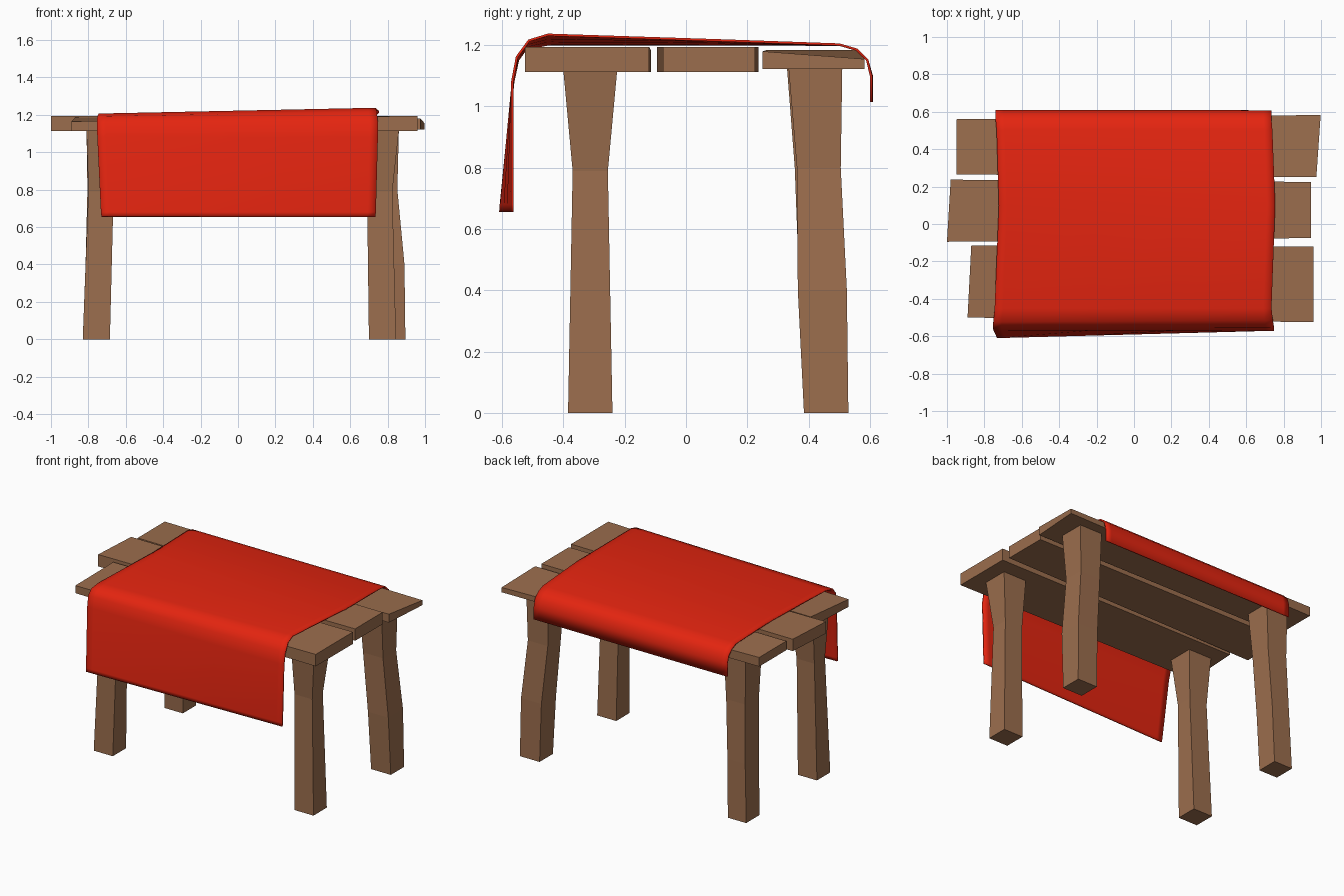
import bpy, bmesh

if "Cube" in bpy.data.objects:
    bpy.data.objects.remove(bpy.data.objects["Cube"])


def material(name, rgb):
    m = bpy.data.materials.new(name)
    m.diffuse_color = (*rgb, 1)
    m.use_nodes = True
    m.node_tree.nodes["Principled BSDF"].inputs["Base Color"].default_value = m.diffuse_color
    return m


WOOD = material("brown wood", (0.33, 0.155, 0.075))
RED = material("red cloth", (0.78, 0.018, 0.005))


def make_object(name, bm, mat):
    bmesh.ops.recalc_face_normals(bm, faces=bm.faces)
    me = bpy.data.meshes.new(name)
    bm.to_mesh(me)
    bm.free()
    me.materials.append(mat)
    ob = bpy.data.objects.new(name, me)
    bpy.context.collection.objects.link(ob)
    return ob


def loft(name, rings, mat):
    """Closed solid through rings of four corners."""
    bm = bmesh.new()
    vs = [[bm.verts.new(p) for p in r] for r in rings]
    for a, b in zip(vs, vs[1:]):
        for i in range(4):
            j = (i + 1) % 4
            bm.faces.new((a[i], a[j], b[j], b[i]))
    bm.faces.new(vs[0])
    bm.faces.new(vs[-1])
    return make_object(name, bm, mat)


# Tabletop planks: four plan corners, bottom height, top height per corner
planks = {
    "front_plank": ([(-.89, -.50), (.96, -.525), (.96, -.12), (-.87, -.115)],
                    1.113, (1.165, 1.195, 1.195, 1.185)),
    "middle_plank": ([(-1.0, -.095), (.945, -.075), (.945, .225), (-.98, .237)],
                     1.113, (1.195,) * 4),
    "back_plank": ([(-.95, .265), (.975, .25), (.998, .583), (-.95, .56)],
                   1.122, (1.185, 1.18, 1.155, 1.185)),
}
for name, (plan, low, tops) in planks.items():
    loft(name, [[(x, y, low) for x, y in plan],
                [(x, y, t) for (x, y), t in zip(plan, tops)]], WOOD)

# Crooked legs: sections of height, x range, y range
legs = {
    "front_right_leg": [(0, .70, .845, -.385, -.24), (.79, .69, .825, -.37, -.255),
                        (1.114, .685, .86, -.40, -.225)],
    "back_right_leg": [(0, .745, .895, .385, .53), (.4, .735, .89, .365, .525),
                       (.8, .70, .852, .362, .505), (1.122, .69, .86, .335, .51)],
    "front_left_leg": [(0, -.83, -.685, -.385, -.24), (.79, -.80, -.665, -.37, -.255),
                       (1.114, -.81, -.635, -.40, -.225)],
    "back_left_leg": [(0, -.83, -.69, .385, .53), (.4, -.815, -.68, .37, .52),
                      (.8, -.805, -.66, .355, .505), (1.122, -.81, -.645, .33, .51)],
}
for name, secs in legs.items():
    loft(name, [[(x0, y0, z), (x1, y0, z), (x1, y1, z), (x0, y1, z)]
                for z, x0, x1, y0, y1 in secs], WOOD)

# Draped cloth: side profiles (x, y, z) at the left and right ends
left = [(-.73, -.602, .655), (-.733, -.60, .68), (-.752, -.56, 1.08), (-.755, -.545, 1.15),
        (-.752, -.52, 1.185), (-.745, -.45, 1.199), (-.723, .10, 1.199), (-.735, .50, 1.198),
        (-.74, .555, 1.182), (-.74, .588, 1.15), (-.74, .602, 1.10), (-.74, .602, 1.015)]
right = [(.735, -.563, .655), (.737, -.563, .68), (.748, -.563, 1.08), (.748, -.548, 1.16),
         (.742, -.51, 1.212), (.735, -.45, 1.23), (.755, .10, 1.212), (.74, .50, 1.198),
         (.735, .555, 1.182), (.735, .588, 1.15), (.735, .600, 1.10), (.735, .600, 1.015)]
bm = bmesh.new()
cols = []
for t in (0, .03, .35, .65, .97, 1):
    cols.append([bm.verts.new([a + (b - a) * t for a, b in zip(p, q)])
                 for p, q in zip(left, right)])
for a, b in zip(cols, cols[1:]):
    for i in range(len(left) - 1):
        bm.faces.new((a[i], b[i], b[i + 1], a[i + 1]))
cloth = make_object("red_cloth", bm, RED)
if cloth.data.polygons[27].normal.z < 0 or cloth.data.polygons[6].normal.z < 0:
    cloth.data.flip_normals()
for p in cloth.data.polygons:
    p.use_smooth = True
sol = cloth.modifiers.new("thickness", "SOLIDIFY")
sol.thickness = 0.008
sol.offset = 1
